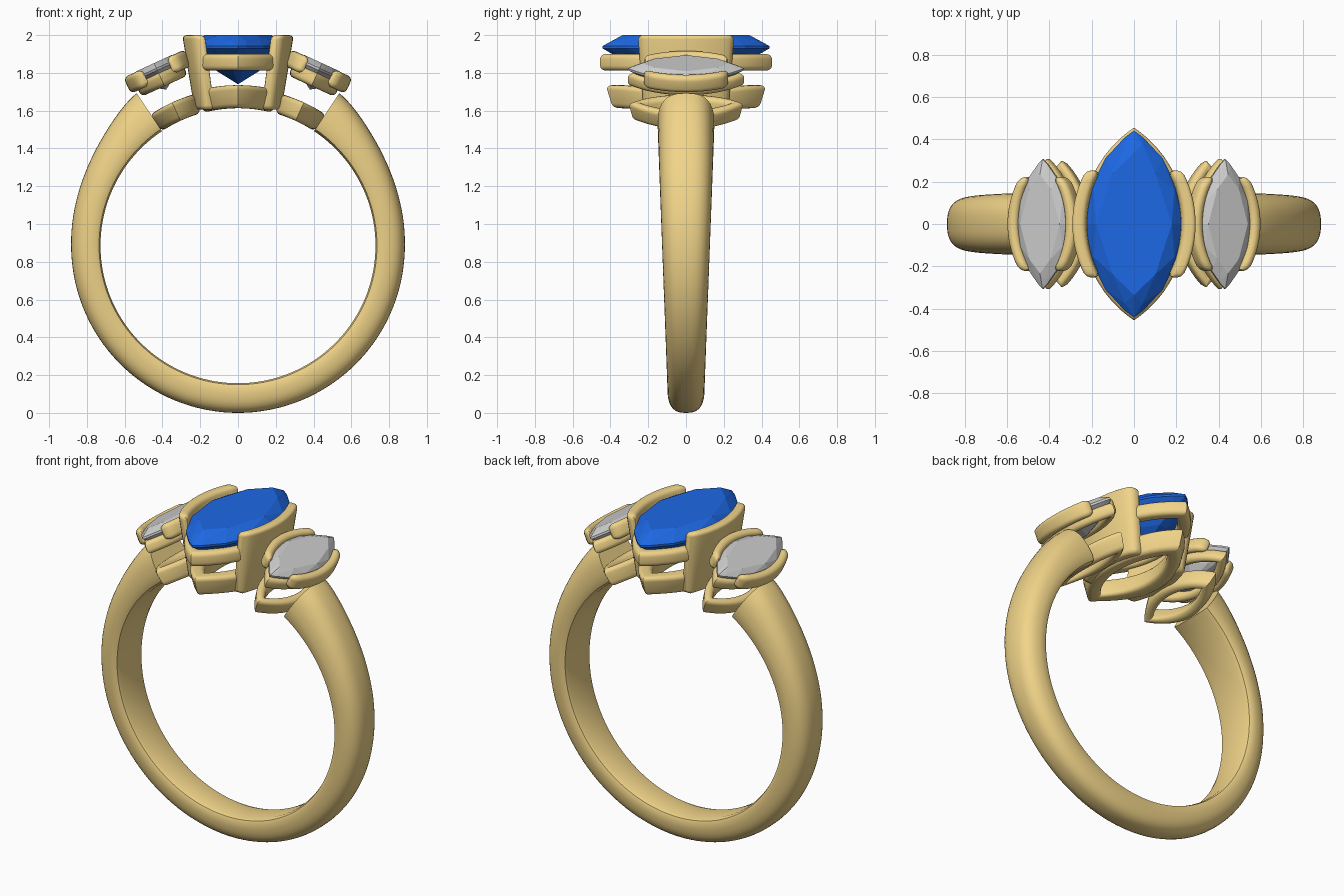
import bpy, bmesh, math
from mathutils import Matrix

if "Cube" in bpy.data.objects:
    bpy.data.objects.remove(bpy.data.objects["Cube"])

CZ, RIN = 0.885, 0.728          # finger hole centre height and radius
TILT = math.radians(24.7)       # lean of the side settings


def material(name, rgb):
    m = bpy.data.materials.new(name)
    m.diffuse_color = (*rgb, 1)
    m.use_nodes = True
    m.node_tree.nodes["Principled BSDF"].inputs["Base Color"].default_value = m.diffuse_color
    return m


GOLD = material("gold", (0.88, 0.66, 0.25))
BLUE = material("blue", (0.012, 0.14, 0.78))


def finish(name, bm, mat=None, tilt=0.0, smooth=True):
    bmesh.ops.recalc_face_normals(bm, faces=bm.faces)
    me = bpy.data.meshes.new(name)
    bm.to_mesh(me)
    bm.free()
    ob = bpy.data.objects.new(name, me)
    bpy.context.collection.objects.link(ob)
    ob.matrix_world = Matrix.Translation((0, 0, CZ)) @ Matrix.Rotation(tilt, 4, 'Y')
    if mat:
        me.materials.append(mat)
    if smooth:
        bpy.ops.object.select_all(action='DESELECT')
        ob.select_set(True)
        bpy.context.view_layer.objects.active = ob
        bpy.ops.object.shade_smooth_by_angle(angle=math.radians(40))
    return ob


def skin(bm, rings, closed):
    rings = [[bm.verts.new(p) for p in r] for r in rings]
    n = len(rings[0])
    pairs = list(zip(rings, rings[1:] + rings[:1])) if closed else list(zip(rings, rings[1:]))
    for a, b in pairs:
        for i in range(n):
            j = (i + 1) % n
            bm.faces.new((a[i], a[j], b[j], b[i]))
    if not closed:
        bm.faces.new(rings[0])
        bm.faces.new(rings[-1])


def arc_x(a, b, y):
    """x on the pointed-oval outline with half width a and half length b."""
    R = (a * a + b * b) / (2 * a)
    return math.sqrt(max(R * R - y * y, 0)) - (R - a)


def rounded(d0, d1, h0, h1, r, e=0.0):
    d0, d1, h0, h1, r = d0 + e, d1 - e, h0 + e, h1 - e, max(r - e, 0.004)
    pts = []
    for k, (cx, cy) in enumerate(((d1 - r, h1 - r), (d0 + r, h1 - r), (d0 + r, h0 + r), (d1 - r, h0 + r))):
        for i in range(5):
            t = math.pi / 2 * (k + i / 4)
            pts.append((cx + r * math.cos(t), cy + r * math.sin(t)))
    return pts


def rail(name, a, b, wall, h0, h1, slant=0.0, bend=False, tilt=0.0):
    """Closed pointed-oval ring; a and b are its outer half sizes."""
    prof = rounded(-wall, 0, h0, h1, 0.026)
    N, rings = 20, []
    for side in (1, -1):
        for i in range(N):
            s = side * math.sin(math.pi * (i / N - 0.5))
            ring = []
            for d, h in prof:
                d += slant * (h - h1)
                A, B = a + d, b + d * 1.25
                x, y = side * arc_x(A, B, s * B), s * B
                ring.append((x, y, math.sqrt(h * h - x * x) if bend else h))
            rings.append(ring)
    bm = bmesh.new()
    skin(bm, rings, True)
    finish(name, bm, GOLD, tilt)


def claw(name, side, a, b, d0, d1, h0, h1, lim, r, slant=0.0, taper=0.0, tilt=0.0):
    """Curved wall that hugs one flank of a stone, with rounded ends."""
    stations = [(-lim, 0.022), (-lim + 0.007, 0.008), (-lim + 0.022, 0)]
    stations += [(-lim + 0.022 + (2 * lim - 0.044) * i / 16, 0) for i in range(1, 16)]
    stations += [(-y, e) for y, e in reversed(stations[:3])]
    rings = []
    for y, e in stations:
        ring = []
        for d, h in rounded(d0, d1, h0, h1, r, e):
            yy = y * (1 - taper * (h1 - h) / (h1 - h0))
            off = d + slant * (h - h1)
            ring.append((side * (arc_x(a, b, yy) + off), yy, h))
        rings.append(ring)
    bm = bmesh.new()
    skin(bm, rings, False)
    finish(name, bm, GOLD, tilt)


def stone(name, a, b, culet, girdle, table, mat=None, tilt=0.0):
    """Faceted pointed-oval gem as the hull of a few outline levels."""
    def outline(k, z, steps, shift=0.0):
        out = []
        for i in range(4 * steps):
            t = math.pi / 2 * (i + shift) / steps
            y = b * k * math.sin(t)
            x = arc_x(a * k, b * k, y)
            out.append((math.copysign(x, math.cos(t)), y, z))
        return out
    dep = girdle - culet
    pts = outline(1, girdle, 4) + outline(1, girdle + 0.012, 4)
    pts += outline(0.92, girdle + 0.55 * (table - girdle), 2, 0.5)
    pts += outline(0.76, table, 2) + outline(0.62, girdle - 0.58 * dep, 2, 0.5)
    pts += [(0, b * 0.15, culet), (0, -b * 0.15, culet)]
    bm = bmesh.new()
    for p in pts:
        bm.verts.new(p)
    bmesh.ops.remove_doubles(bm, verts=bm.verts, dist=0.0005)
    bmesh.ops.convex_hull(bm, input=bm.verts)
    bmesh.ops.delete(bm, geom=[v for v in bm.verts if not v.link_faces], context='VERTS')
    finish(name, bm, mat, tilt, smooth=False)


# Band: open ring, domed outside, thicker and wider toward the top
def thickness(deg):
    keys = [(33, 0.25), (44, 0.209), (55, 0.18), (70, 0.162), (90, 0.155), (180, 0.157)]
    for (a0, t0), (a1, t1) in zip(keys, keys[1:]):
        if deg <= a1:
            return t0 + (t1 - t0) * (deg - a0) / (a1 - a0)
    return keys[-1][1]


def smooth_thickness(deg):
    return sum(thickness(min(max(deg + o, 33), 180)) for o in (-6, -3, 0, 3, 6)) / 5


section = [(-0.72, 0.0), (0.72, 0.0), (0.93, 0.05)]
for i in range(21):
    t = math.pi * i / 20
    c, s = math.cos(t), math.sin(t)
    section.append((math.copysign(abs(c) ** 0.75, c), 0.16 + 0.84 * max(s, 0) ** 0.75))
section.append((-0.93, 0.05))
rings = []
for i in range(121):
    deg = 33.6 + (360 - 67.2) * i / 120
    t, th = math.radians(deg), smooth_thickness(min(deg, 360 - deg))
    w = 0.095 + 0.057 * (CZ + 0.8 * math.cos(t)) / 1.6
    rings.append([((RIN + v * th) * math.sin(t), u * w, (RIN + v * th) * math.cos(t)) for u, v in section])
bm = bmesh.new()
skin(bm, rings, False)
finish("band", bm, GOLD)

# Centre setting
stone("centre_stone", 0.235, 0.442, 0.855, 1.045, 1.115, BLUE)
rail("centre_upper_rail", 0.245, 0.455, 0.075, 0.927, 1.015)
rail("centre_lower_rail", 0.215, 0.425, 0.085, RIN, 0.85, slant=0.25, bend=True)
for side, word in ((1, "right"), (-1, "left")):
    claw("centre_wall_" + word, side, 0.235, 0.442, -0.005, 0.06, 0.72, 1.115, 0.255, 0.022,
         slant=0.165, taper=0.12)

# Side settings, leaning outward around the finger hole
for side, word in ((1, "right"), (-1, "left")):
    tl = side * TILT
    stone(word + "_side_stone", 0.135, 0.307, 0.91, 1.022, 1.064, None, tl)
    rail(word + "_upper_rail", 0.135, 0.308, 0.055, 0.93, 1.005, tilt=tl)
    rail(word + "_lower_rail", 0.135, 0.305, 0.06, RIN, 0.835, slant=0.2, bend=True, tilt=tl)
    for s, end in ((1, "claw_a"), (-1, "claw_b")):
        claw(f"{word}_{end}", s, 0.135, 0.307, -0.012, 0.044, 0.968, 1.062, 0.222, 0.026, tilt=tl)
